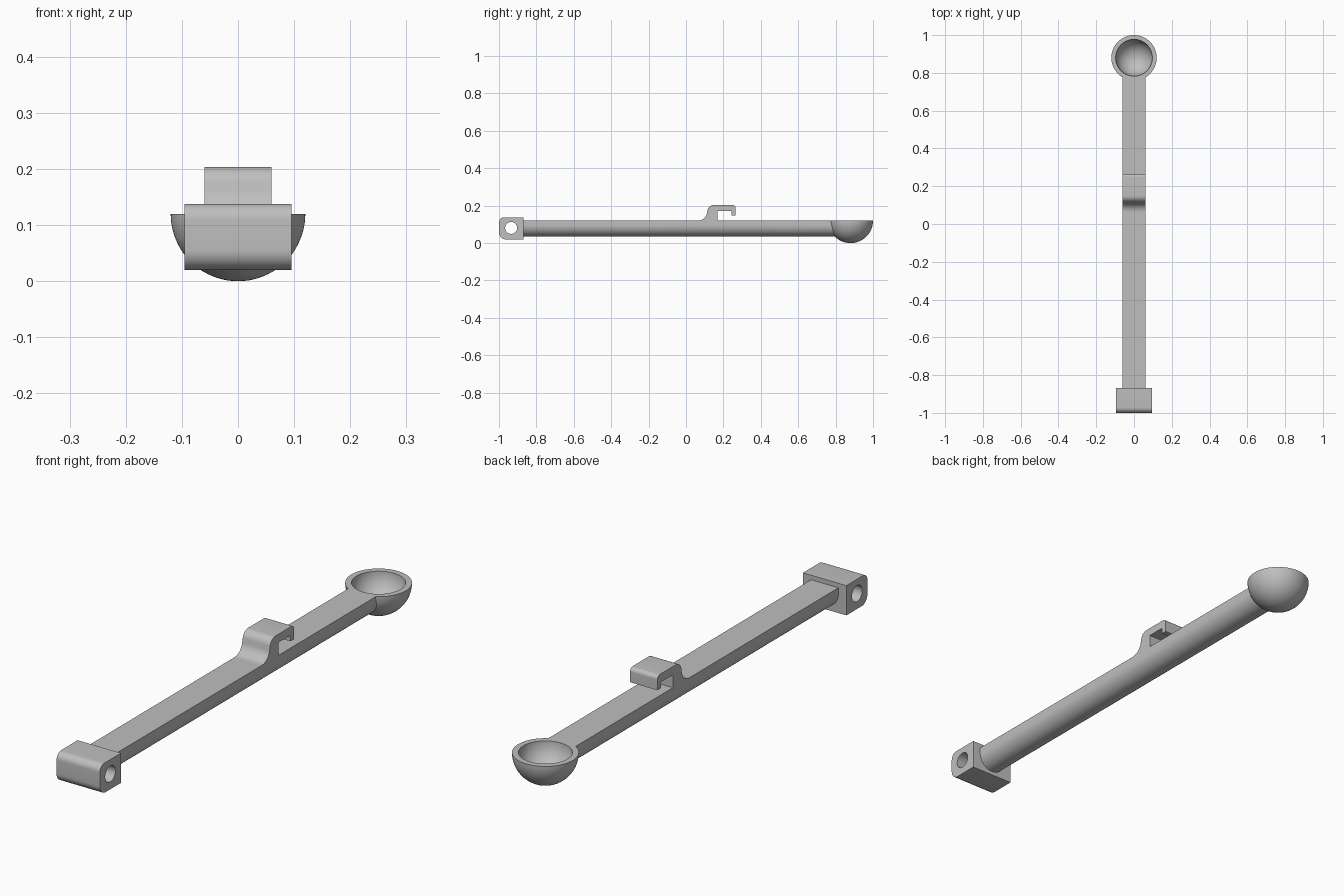
import bpy, bmesh
from math import sin, cos, pi, radians
from mathutils import Vector

cube = bpy.data.objects.get("Cube")
if cube:
    bpy.data.objects.remove(cube)

grey = bpy.data.materials.new("plain_grey")
grey.use_nodes = True
COLOUR = (0.52, 0.52, 0.52, 1)
grey.diffuse_color = COLOUR
grey.node_tree.nodes["Principled BSDF"].inputs["Base Color"].default_value = COLOUR


def make(name, bm):
    bmesh.ops.recalc_face_normals(bm, faces=bm.faces)
    mesh = bpy.data.meshes.new(name)
    bm.to_mesh(mesh)
    bm.free()
    mesh.materials.append(grey)
    obj = bpy.data.objects.new(name, mesh)
    bpy.context.collection.objects.link(obj)
    return obj


def extrude(name, points, direction):
    """Solid prism from a closed outline."""
    bm = bmesh.new()
    face = bm.faces.new([bm.verts.new(p) for p in points])
    result = bmesh.ops.extrude_face_region(bm, geom=[face])
    verts = [v for v in result["geom"] if isinstance(v, bmesh.types.BMVert)]
    bmesh.ops.translate(bm, verts=verts, vec=direction)
    return make(name, bm)


def rounded(corners, steps=10):
    """Outline from (y, z, radius) corners, each filled with an arc."""
    out = []
    for i, (y, z, r) in enumerate(corners):
        p = Vector((y, z))
        if r == 0:
            out.append(p)
            continue
        a = (Vector(corners[i - 1][:2]) - p).normalized()
        b = (Vector(corners[(i + 1) % len(corners)][:2]) - p).normalized()
        half = a.angle(b) / 2
        centre = p + (a + b).normalized() * r / sin(half)
        reach = r * cos(half) / sin(half)
        start, end = p + a * reach - centre, p + b * reach - centre
        sweep = start.angle(end)
        for k in range(steps + 1):
            t = k / steps
            out.append(centre + (start * sin((1 - t) * sweep) + end * sin(t * sweep)) / sin(sweep))
    return out


def side_profile(name, corners, half_width):
    points = [(-half_width, p.x, p.y) for p in rounded(corners)]
    return extrude(name, points, (2 * half_width, 0, 0))


def cut(obj, cutter):
    mod = obj.modifiers.new("cut", "BOOLEAN")
    mod.operation = "DIFFERENCE"
    mod.solver = "EXACT"
    mod.object = cutter
    bpy.ops.object.select_all(action="DESELECT")
    bpy.context.view_layer.objects.active = obj
    obj.select_set(True)
    bpy.ops.object.modifier_apply(modifier=mod.name)
    bpy.data.objects.remove(cutter)


BOWL_Y, RIM_Z, OUTER, INNER = 0.88, 0.12, 0.12, 0.097
ARM = 0.06

# Handle arm: flat top, half-round underside, trimmed inside the bowl wall
arc = [(ARM * cos(pi * k / 32), -0.88, 0.095 - ARM * sin(pi * k / 32)) for k in range(33)]
arm = extrude("handle_arm", arc + [(-ARM, -0.88, RIM_Z), (ARM, -0.88, RIM_Z)],
              (0, BOWL_Y + 0.88, 0))
bm = bmesh.new()
bmesh.ops.create_uvsphere(bm, u_segments=64, v_segments=32, radius=0.11)
bmesh.ops.translate(bm, verts=bm.verts, vec=(0, BOWL_Y, RIM_Z))
ball = make("bowl_cutter", bm)
ball.hide_render = True
cut(arm, ball)

# Bowl: hollow half sphere with a flat rim
bm = bmesh.new()
angles = [pi / 2 * k / 20 for k in range(21)]
section = [(OUTER * sin(a), -OUTER * cos(a)) for a in angles]
section += [(INNER * sin(a), -INNER * cos(a)) for a in reversed(angles)]
verts = [bm.verts.new((x, BOWL_Y, RIM_Z + z)) for x, z in section]
edges = [bm.edges.new(pair) for pair in zip(verts, verts[1:])]
bmesh.ops.spin(bm, geom=verts + edges, cent=(0, BOWL_Y, 0), axis=(0, 0, 1),
               angle=2 * pi, steps=72)
bmesh.ops.remove_doubles(bm, verts=bm.verts, dist=0.0001)
bowl = make("bowl", bm)

# End block with rounded front edges and a cross hole
block = side_profile("pivot_block", [(-0.868, 0.02, 0), (-0.868, 0.138, 0),
                                     (-1, 0.138, 0.028), (-1, 0.02, 0.036)], 0.095)
hole = [(-0.2, -0.935 + 0.032 * cos(pi * k / 24), 0.081 + 0.032 * sin(pi * k / 24))
        for k in range(48)]
drill = extrude("hole_cutter", hole, (0.4, 0, 0))
drill.hide_render = True
cut(block, drill)

# Clip hook rising from the arm
hook = side_profile("clip_hook", [
    (0.055, 0.12, 0), (0.105, 0.12, 0.05), (0.12, 0.204, 0.035), (0.265, 0.204, 0.016),
    (0.265, 0.147, 0), (0.243, 0.147, 0), (0.243, 0.171, 0), (0.168, 0.171, 0),
    (0.168, 0.12, 0)], ARM)

# Smooth curved faces, keep hard edges
bpy.ops.object.select_all(action="DESELECT")
for obj in (arm, bowl, block, hook):
    obj.select_set(True)
bpy.context.view_layer.objects.active = arm
bpy.ops.object.shade_smooth_by_angle(angle=radians(30))
